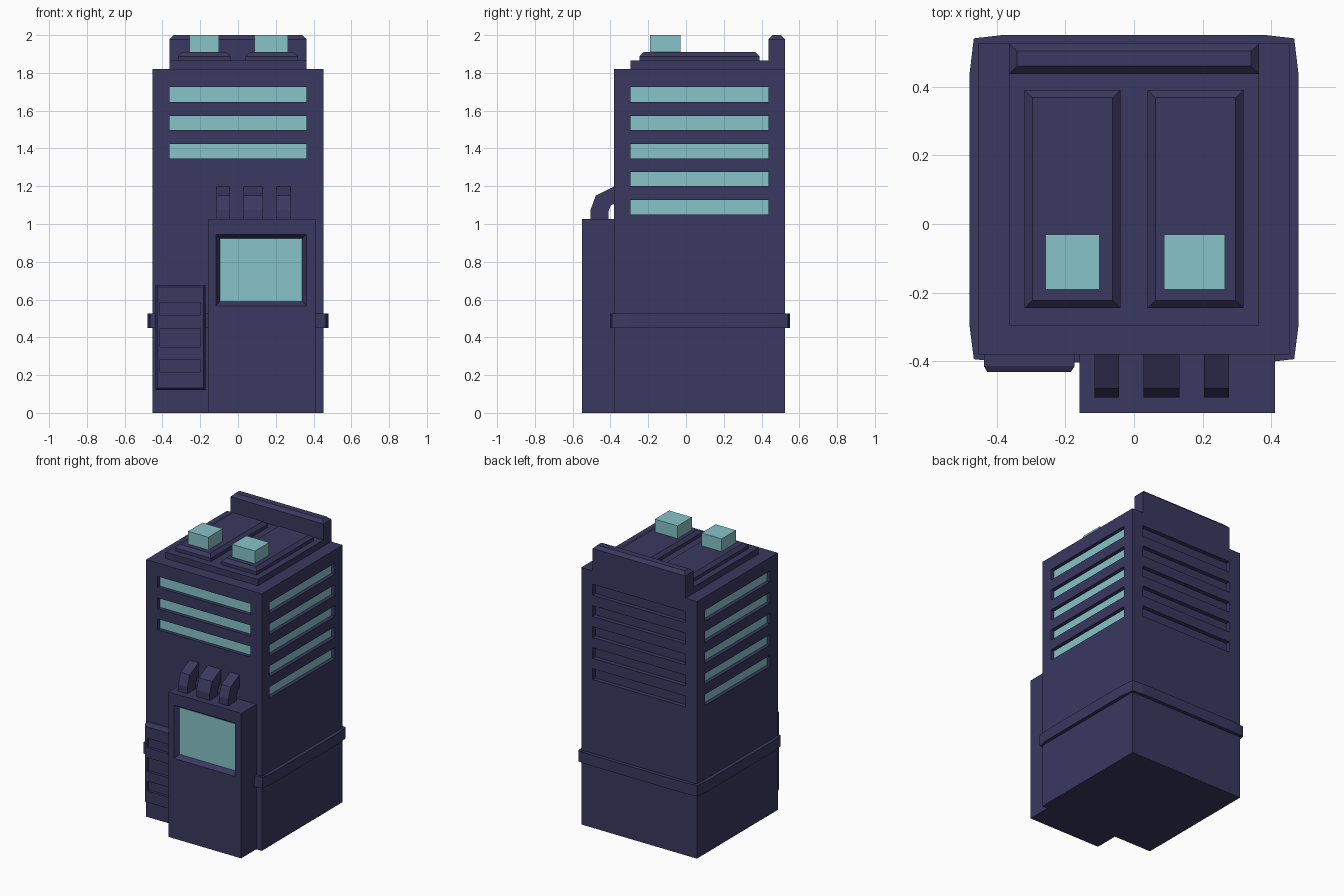
import bpy, bmesh
from mathutils import Vector

if "Cube" in bpy.data.objects:
    bpy.data.objects.remove(bpy.data.objects["Cube"])


def material(name, rgb):
    m = bpy.data.materials.new(name)
    m.diffuse_color = (*rgb, 1)
    m.use_nodes = True
    m.node_tree.nodes["Principled BSDF"].inputs["Base Color"].default_value = m.diffuse_color
    return m


WALL = material("wall", (0.042, 0.040, 0.115))
GLASS = material("glass", (0.24, 0.55, 0.58))


def finish(name, bm, mat):
    bmesh.ops.recalc_face_normals(bm, faces=bm.faces)
    me = bpy.data.meshes.new(name)
    bm.to_mesh(me)
    bm.free()
    me.materials.append(mat)
    ob = bpy.data.objects.new(name, me)
    bpy.context.collection.objects.link(ob)
    return ob


def loft(bm, loops):
    """Closed solid through matching loops of points."""
    rings = [[bm.verts.new(p) for p in loop] for loop in loops]
    n = len(rings[0])
    for a, b in zip(rings, rings[1:]):
        for i in range(n):
            bm.faces.new((a[i], a[(i + 1) % n], b[(i + 1) % n], b[i]))
    bm.faces.new(rings[0])
    bm.faces.new(rings[-1])


def add_box(bm, x, y, z):
    loft(bm, [[(x[i], y[j], h) for i, j in ((0, 0), (1, 0), (1, 1), (0, 1))] for h in z])


def boxes(name, items, mat=WALL):
    bm = bmesh.new()
    for it in items:
        add_box(bm, *it)
    return finish(name, bm, mat)


def rect_y(x, z, y, d=0):
    """Rectangle in the plane of constant y, inset by d."""
    return [(x[0] + d, y, z[0] + d), (x[1] - d, y, z[0] + d),
            (x[1] - d, y, z[1] - d), (x[0] + d, y, z[1] - d)]


def rect_z(x, y, z, d=0):
    return [(x[0] + d, y[0] + d, z), (x[1] - d, y[0] + d, z),
            (x[1] - d, y[1] - d, z), (x[0] + d, y[1] - d, z)]


def solid(name, loops, mat=WALL):
    bm = bmesh.new()
    loft(bm, loops)
    return finish(name, bm, mat)


def cut(ob, cutter):
    mod = ob.modifiers.new("recess", 'BOOLEAN')
    mod.operation, mod.solver, mod.object = 'DIFFERENCE', 'EXACT', cutter
    bpy.context.view_layer.objects.active = ob
    bpy.ops.object.modifier_apply(modifier=mod.name)
    bpy.data.objects.remove(cutter)


# Tower body with window slots on all four sides
X, Y0, Y1, D = 0.453, -0.38, 0.525, 0.03
ROWS = [(1.647, 1.725), (1.497, 1.573), (1.348, 1.424), (1.2, 1.275), (1.05, 1.127)]
WX, WY = (-0.363, 0.363), (-0.295, 0.437)
body = boxes("tower_body", [((-X, X), (Y0, Y1), (0, 1.82))])
slots = [(WX, (Y0 - 0.1, Y0 + D), z) for z in ROWS[:3]]
slots += [(WX, (Y1 - D, Y1 + 0.1), z) for z in ROWS]
for s in (-1, 1):
    slots += [(sorted((s * (X - D), s * (X + 0.1))), WY, z) for z in ROWS]
cut(body, boxes("slot_cutter", slots))

# Glass strips at the bottom of the front and side slots
panes = [(WX, (Y0 + D - 0.004, Y0 + D + 0.01), z) for z in ROWS[:3]]
for s in (-1, 1):
    panes += [(sorted((s * (X - D + 0.004), s * (X - D - 0.01))), WY, z) for z in ROWS]
boxes("window_strips", panes, GLASS)

# Belt course, slightly bowed at the corners
outline = [(0.38, 0.55), (0.466, 0.54), (0.478, 0.44), (0.478, -0.3), (0.466, -0.393), (0.38, -0.403)]
outline += [(-x, y) for x, y in reversed(outline)]
solid("belt_course", [[(x, y, z) for x, y in outline] for z in (0.45, 0.527)])

# Entrance block with bevelled window recess
block = boxes("entrance_block", [((-0.158, 0.41), (-0.55, -0.37), (0, 1.027))])
wx, wz = (-0.117, 0.363), (0.567, 0.945)
cut(block, solid("window_cutter", [rect_y(wx, wz, -0.57), rect_y(wx, wz, -0.55),
                                   rect_y(wx, wz, -0.515, 0.023)]))
boxes("entrance_window", [((-0.094, 0.34), (-0.518, -0.505), (0.59, 0.922))], GLASS)

# Three bent ducts from block to tower
PROFILE = [(-0.505, 1.02), (-0.505, 1.075), (-0.478, 1.15), (-0.375, 1.202),
           (-0.375, 1.107), (-0.398, 1.1), (-0.41, 1.07), (-0.41, 1.02)]
for i, xs in enumerate([(-0.115, -0.043), (0.028, 0.132), (0.204, 0.277)]):
    solid(f"duct_{i + 1}", [[(x, y, z) for y, z in PROFILE] for x in xs])

# Vent panel on the left of the front
px, pz = (-0.437, -0.173), (0.122, 0.677)
panel = solid("vent_panel", [rect_y(px, pz, -0.37), rect_y(px, pz, -0.413),
                             rect_y(px, pz, -0.43, 0.01)])
cut(panel, boxes("vent_cutter", [((-0.412, -0.2), (-0.5, -0.411), z)
                                 for z in ((0.213, 0.282), (0.35, 0.448), (0.517, 0.585))]))

# Roof slab and bevelled parapet
boxes("roof_slab", [((-0.363, 0.363), (-0.295, 0.45), (1.81, 1.865))])
rx, ry = (-0.363, 0.363), (0.437, 0.525)
solid("roof_parapet", [rect_z(rx, ry, 1.81), rect_z(rx, ry, 1.978), rect_z(rx, ry, 2.0, 0.022)])

# Roof units, each with a light box
for side, ux, lx in (("left", (-0.318, -0.04), (-0.258, -0.1)), ("right", (0.04, 0.318), (0.087, 0.265))):
    uy = (-0.245, 0.39)
    solid(f"roof_unit_{side}", [rect_z(ux, uy, 1.86), rect_z(ux, uy, 1.888), rect_z(ux, uy, 1.91, 0.022)])
    boxes(f"roof_light_{side}", [(lx, (-0.19, -0.03), (1.905, 2.0))], GLASS)
